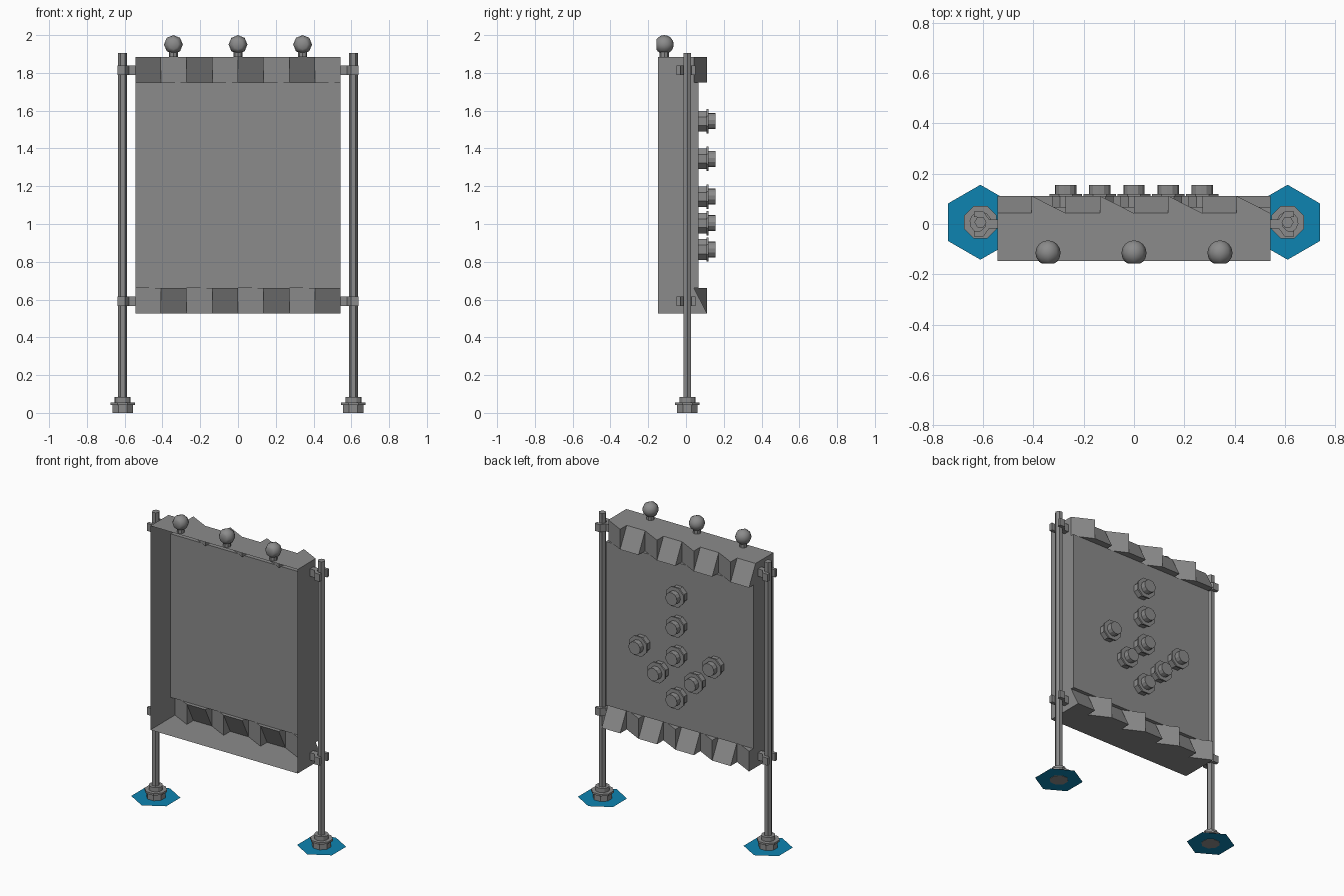
import bpy, bmesh, math
from mathutils import Matrix, Vector

if "Cube" in bpy.data.objects:
    bpy.data.objects.remove(bpy.data.objects["Cube"])


def make_material(name, colour):
    mat = bpy.data.materials.new(name)
    mat.use_nodes = True
    mat.diffuse_color = (*colour, 1)
    mat.node_tree.nodes["Principled BSDF"].inputs["Base Color"].default_value = (*colour, 1)
    return mat


GREY = make_material("grey", (0.26, 0.26, 0.26))
BLUE = make_material("blue", (0.004, 0.23, 0.44))


def finish(name, bm, mat=GREY):
    mesh = bpy.data.meshes.new(name)
    bm.to_mesh(mesh)
    bm.free()
    mesh.materials.append(mat)
    obj = bpy.data.objects.new(name, mesh)
    bpy.context.collection.objects.link(obj)
    return obj


def face(bm, *points):
    unique = []
    for p in points:
        if p not in unique:
            unique.append(p)
    if len(unique) > 2:
        bm.faces.new([bm.verts.new(p) for p in unique])


def cylinder(bm, sides, radius, start, end, turn=0):
    """Prism between two points on the z axis or the y axis."""
    a, b = Vector(start), Vector(end)
    axis = b - a
    rot = axis.to_track_quat('Z', 'Y').to_matrix().to_4x4()
    matrix = Matrix.Translation((a + b) / 2) @ rot @ Matrix.Rotation(turn, 4, 'Z')
    bmesh.ops.create_cone(bm, cap_ends=True, segments=sides, radius1=radius,
                          radius2=radius, depth=axis.length, matrix=matrix)


# Main sizes of the open-fronted board
HALF = 0.543
FRONT, PANEL, IN, OUT = -0.147, 0.067, 0.043, 0.112
BOTTOM, LOW, HIGH, TOP = 0.525, 0.66, 1.75, 1.885
COLUMNS = 8
STEP = 2 * HALF / COLUMNS

# Each facet gives (top depth, bottom depth) at its two ends
LEANING = ((IN, OUT), (IN, OUT))
TURNED = ((OUT, OUT), (IN, IN))


def strip_facets(first, second):
    return [first if i % 2 == 0 else second for i in range(COLUMNS)]


def deck(bm, x0, x1, ya, yb, base, z):
    """Flat sheet from a base line to the zigzag edge."""
    if (ya - base) * (yb - base) < 0:
        xc = x0 + (x1 - x0) * (base - ya) / (yb - ya)
        face(bm, (x0, base, z), (xc, base, z), (x0, ya, z))
        face(bm, (xc, base, z), (x1, base, z), (x1, yb, z))
    else:
        face(bm, (x0, base, z), (x1, base, z), (x1, yb, z), (x0, ya, z))


def zigzag_strip(name, facets, zb, zt, top_base, bottom_base):
    bm = bmesh.new()
    previous = None
    for i, ((t0, b0), (t1, b1)) in enumerate(facets):
        x0 = -HALF + i * STEP
        x1 = x0 + STEP
        face(bm, (x1, t1, zt), (x0, t0, zt), (x0, b0, zb), (x1, b1, zb))
        if previous:
            pt, pb = previous
            face(bm, (x0, pt, zt), (x0, t0, zt), (x0, b0, zb), (x0, pb, zb))
        previous = (t1, b1)
        deck(bm, x0, x1, t0, t1, top_base, zt)
        deck(bm, x0, x1, b0, b1, bottom_base, zb)
    finish(name, bm)


upper = strip_facets(LEANING, TURNED)
lower = strip_facets(TURNED, LEANING)
zigzag_strip("upper_zigzag_strip", upper, HIGH, TOP, FRONT, PANEL)
zigzag_strip("lower_zigzag_strip", lower, BOTTOM, LOW, PANEL, FRONT)

# Back panel and the two side walls
bm = bmesh.new()
face(bm, (HALF, PANEL, LOW), (-HALF, PANEL, LOW), (-HALF, PANEL, HIGH), (HALF, PANEL, HIGH))
finish("back_panel", bm)
for label, x, k in (("right", -HALF, 0), ("left", HALF, -1)):
    ut, ub = upper[k][k]
    lt, lb = lower[k][k]
    outline = [(FRONT, BOTTOM), (lb, BOTTOM), (lt, LOW), (PANEL, LOW),
               (PANEL, HIGH), (ub, HIGH), (ut, TOP), (FRONT, TOP)]
    if x < 0:
        outline.reverse()
    bm = bmesh.new()
    face(bm, *[(x, y, z) for y, z in outline])
    finish(label + "_wall", bm)


def nut(name, origin, direction, heights):
    """Stepped nut: body, wide flange and round cap."""
    bm = bmesh.new()
    o, d = Vector(origin), Vector(direction)
    low = 0
    for sides, radius, high in zip((8, 8, 12), (0.059, 0.07, 0.043), heights):
        cylinder(bm, sides, radius, o + d * low, o + d * high, math.pi / 8)
        low = high
    finish(name, bm)


# Arrow of nuts on the back
spots = [(0, 1.545), (0, 1.345), (0, 1.145), (0, 0.865)]
for side in (-1, 1):
    spots += [(side * 0.272, 1.145), (side * 0.136, 1.005)]
for x, z in spots:
    nut("back_nut", (x, PANEL, z), (0, 1, 0), (0.042, 0.053, 0.089))

# Round lamps on top, cut flat at the front
for x in (-0.342, 0, 0.342):
    bm = bmesh.new()
    cylinder(bm, 8, 0.024, (x, -0.115, TOP), (x, -0.115, 1.925))
    finish("lamp_stem", bm)
    bm = bmesh.new()
    bmesh.ops.create_uvsphere(bm, u_segments=8, v_segments=8, radius=0.05,
                              matrix=Matrix.Rotation(math.pi / 2, 4, 'X'))
    cut = bmesh.ops.bisect_plane(bm, geom=bm.verts[:] + bm.edges[:] + bm.faces[:],
                                 plane_co=(0, -0.042, 0), plane_no=(0, -1, 0), clear_outer=True)
    bmesh.ops.holes_fill(bm, edges=[e for e in bm.edges if e.is_boundary])
    lamp = finish("lamp_bulb", bm)
    lamp.location = (x, -0.115, 1.95)
    bpy.ops.object.select_all(action='DESELECT')
    lamp.select_set(True)
    bpy.context.view_layer.objects.active = lamp
    bpy.ops.object.shade_smooth_by_angle(angle=math.radians(50))

# Posts with feet, ground plates and clamps
POST_X, POST_Y = 0.611, 0.007
half_clamp = [(-0.068, 0.018), (-0.035, 0.018), (-0.012, 0.05), (0.026, 0.05),
              (0.026, 0.028), (0, 0.028), (-0.02, 0.01)]
clamp = half_clamp + [(x, -y) for x, y in reversed(half_clamp)]
for label, side in (("right", -1), ("left", 1)):
    px = side * POST_X
    bm = bmesh.new()
    cylinder(bm, 6, 0.024, (px, POST_Y, 0.02), (px, POST_Y, 1.905), math.pi / 2)
    finish(label + "_post", bm)
    nut(label + "_foot", (px, POST_Y, 0), (0, 0, 1), (0.042, 0.055, 0.083))
    bm = bmesh.new()
    bmesh.ops.create_circle(bm, cap_ends=True, segments=6, radius=0.149,
                            matrix=Matrix.Translation((px, POST_Y, 0.002)))
    # Points of the plate face front and back
    if max(v.co.x for v in bm.verts) - px > 0.14:
        bmesh.ops.rotate(bm, verts=bm.verts, cent=(px, POST_Y, 0),
                         matrix=Matrix.Rotation(math.pi / 2, 3, 'Z'))
    finish(label + "_ground_plate", bm, BLUE)
    for z in (0.59, 1.815):
        bm = bmesh.new()
        face(bm, *[(px + side * x, y, z - 0.025) for x, y in clamp])
        lifted = bmesh.ops.extrude_face_region(bm, geom=bm.faces[:])
        bmesh.ops.translate(bm, vec=(0, 0, 0.05),
                            verts=[g for g in lifted["geom"] if isinstance(g, bmesh.types.BMVert)])
        if not any(abs(f.normal.z) > 0.9 and f.calc_center_median().z < z for f in bm.faces):
            face(bm, *[(px + side * x, y, z - 0.025) for x, y in clamp])
        bmesh.ops.remove_doubles(bm, verts=bm.verts, dist=0.0001)
        bmesh.ops.recalc_face_normals(bm, faces=bm.faces)
        finish(label + "_clamp", bm)
